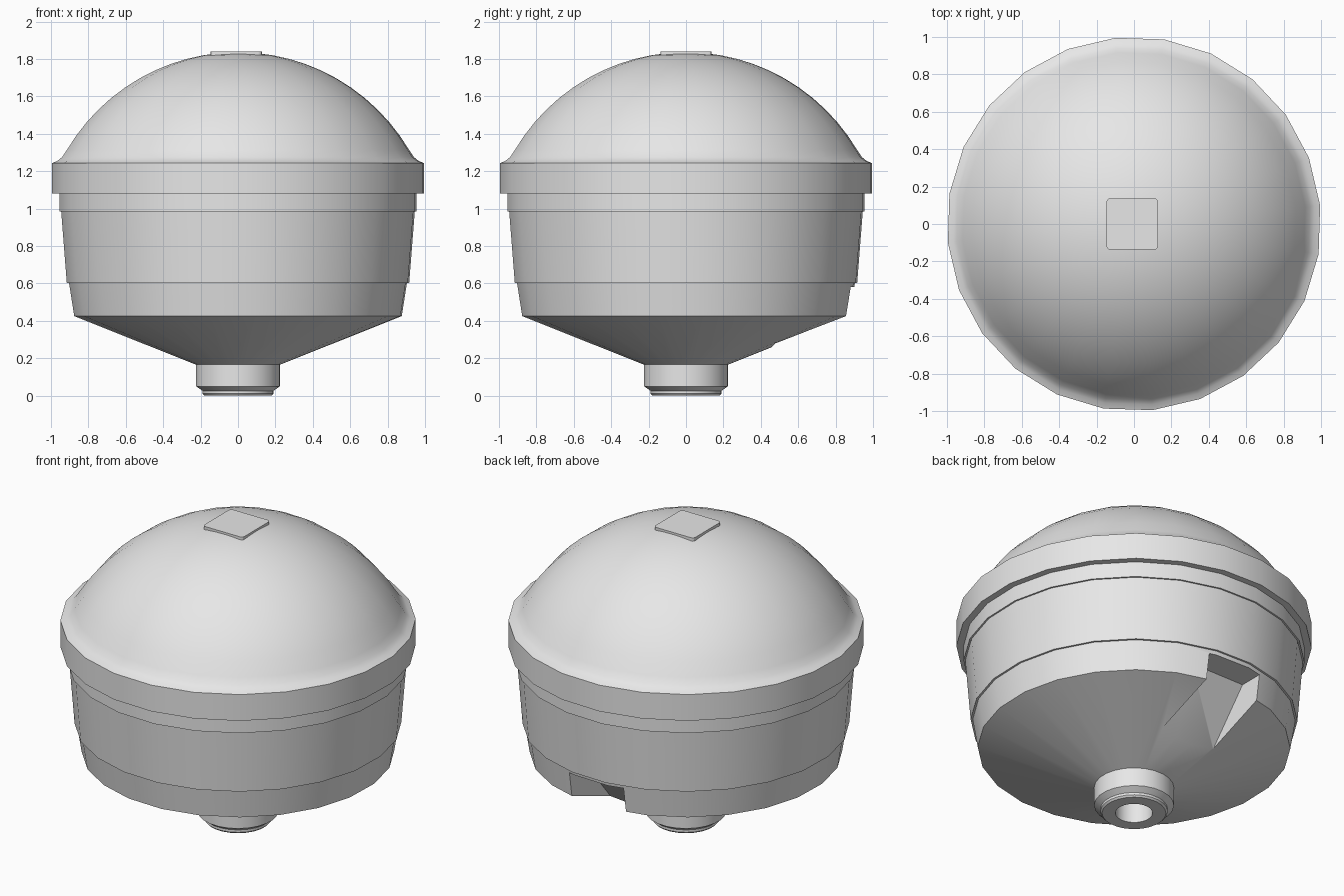
import bpy, bmesh
from math import sin, cos, asin, pi, radians

SIDES = 24
TURN = radians(5.7)

cube = bpy.data.objects.get("Cube")
if cube:
    bpy.data.objects.remove(cube, do_unlink=True)

grey = bpy.data.materials.new("light grey")
grey.use_nodes = True
colour = (0.8, 0.8, 0.8, 1)
grey.diffuse_color = colour
grey.node_tree.nodes["Principled BSDF"].inputs["Base Color"].default_value = colour


def finish(name, bm):
    bmesh.ops.recalc_face_normals(bm, faces=bm.faces)
    mesh = bpy.data.meshes.new(name)
    bm.to_mesh(mesh)
    bm.free()
    mesh.materials.append(grey)
    obj = bpy.data.objects.new(name, mesh)
    bpy.context.collection.objects.link(obj)
    return obj


def activate(obj):
    bpy.ops.object.select_all(action='DESELECT')
    obj.select_set(True)
    bpy.context.view_layer.objects.active = obj


def smooth(obj):
    activate(obj)
    bpy.ops.object.shade_smooth_by_angle(angle=radians(30))


def lathe(name, profile):
    """Revolve (radius, height) points; both ends are closed on the axis."""
    bm = bmesh.new()
    rings = []
    for r, z in profile:
        rings.append([bm.verts.new((r * cos(TURN + 2 * pi * i / SIDES),
                                    r * sin(TURN + 2 * pi * i / SIDES), z))
                      for i in range(SIDES)])
    for low, high in zip(rings, rings[1:]):
        for i in range(SIDES):
            j = (i + 1) % SIDES
            bm.faces.new((low[i], low[j], high[j], high[i]))
    bm.faces.new(rings[0])
    bm.faces.new(rings[-1])
    return finish(name, bm)


def prism(name, outline, half_width):
    """Extrude a (y, z) outline along x."""
    bm = bmesh.new()
    face = bm.faces.new([bm.verts.new((-half_width, y, z)) for y, z in outline])
    out = bmesh.ops.extrude_face_region(bm, geom=[face])
    verts = [v for v in out["geom"] if isinstance(v, bmesh.types.BMVert)]
    bmesh.ops.translate(bm, verts=verts, vec=(2 * half_width, 0, 0))
    return finish(name, bm)


# Housing: bored neck, cone, stepped bands and wide rim
housing = lathe("housing", [
    (0.105, 0.28), (0.105, 0), (0.18, 0), (0.19, 0.01), (0.19, 0.025),
    (0.225, 0.05), (0.225, 0.165), (0.88, 0.425), (0.908, 0.603),
    (0.92, 0.603), (0.95, 0.985), (0.96, 0.985), (0.96, 1.08),
    (1.0, 1.08), (1.0, 1.243)])

# Sloped notch at the back of the cone
cutter = prism("notch_cutter", [
    (0.325, 0.1), (0.73, 0.58), (1.2, 0.58), (1.2, 0.1)], 0.185)
cutter.hide_render = True
activate(housing)
cut = housing.modifiers.new("notch", 'BOOLEAN')
cut.operation = 'DIFFERENCE'
cut.solver = 'EXACT'
cut.object = cutter
bpy.ops.object.modifier_apply(modifier=cut.name)
bpy.data.objects.remove(cutter, do_unlink=True)
smooth(housing)

# Dome with a small flare where it meets the rim
RADIUS, TOP, STEPS = 1.07, 1.836, 12
edge = asin(0.92 / RADIUS)
arc = [edge * (1 - i / STEPS) for i in range(STEPS)] + [0.01]
flare = [(1.0, 1.243), (0.97, 1.255), (0.945, 1.275)]
dome = lathe("dome", flare + [
    (RADIUS * sin(a), TOP - RADIUS * (1 - cos(a))) for a in arc])
smooth(dome)

# Flat rounded plate on top
bm = bmesh.new()
bmesh.ops.create_cube(bm, size=1)
bmesh.ops.scale(bm, verts=bm.verts, vec=(0.275, 0.275, 0.04))
bmesh.ops.translate(bm, verts=bm.verts, vec=(-0.01, 0, 1.819))
uprights = [e for e in bm.edges if abs(e.verts[0].co.z - e.verts[1].co.z) > 0.01]
bmesh.ops.bevel(bm, geom=uprights, offset=0.02, segments=3, profile=0.5,
                affect='EDGES')
smooth(finish("top_plate", bm))
